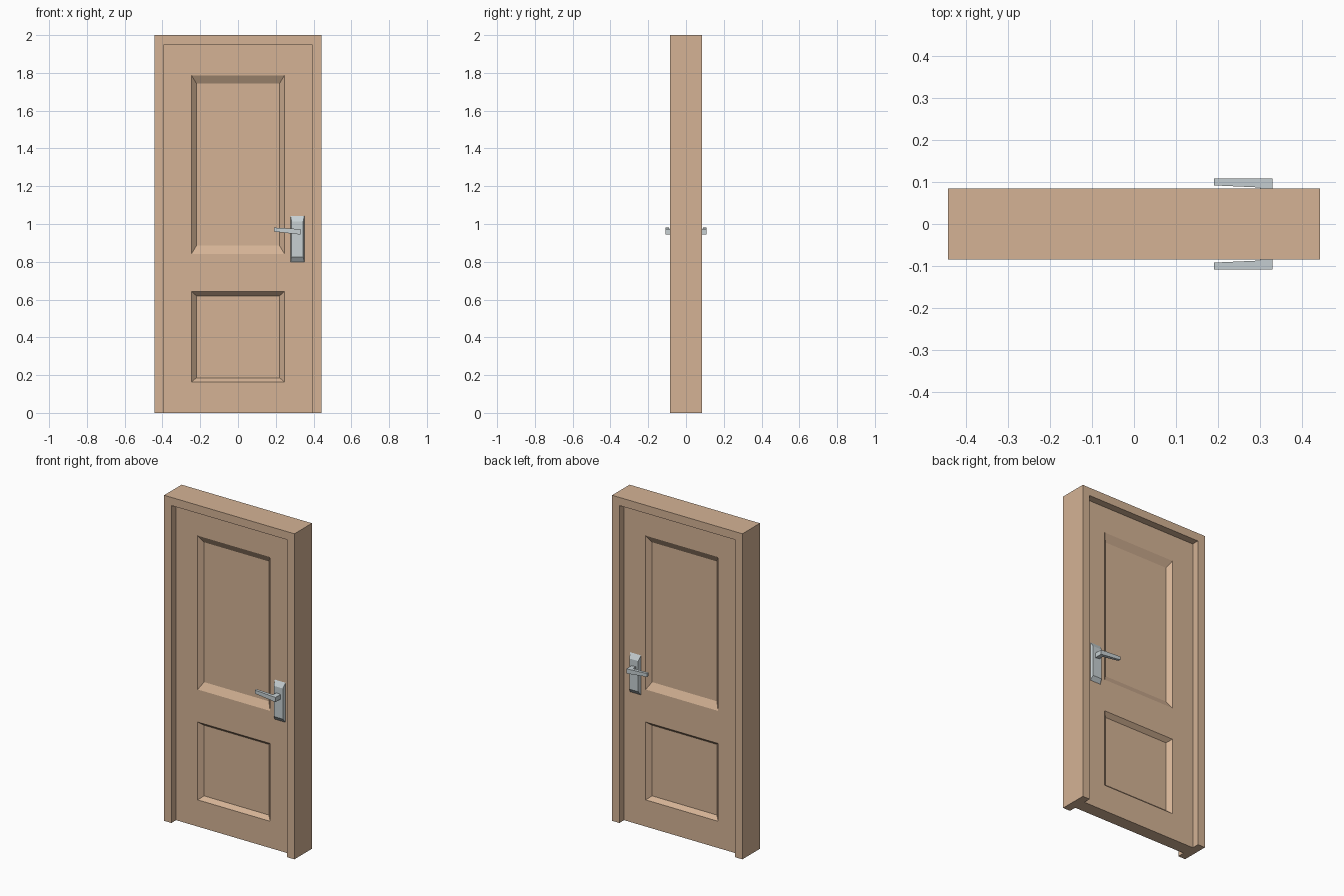
import bpy, bmesh

if "Cube" in bpy.data.objects:
    bpy.data.objects.remove(bpy.data.objects["Cube"])


def material(name, rgb):
    m = bpy.data.materials.new(name)
    m.diffuse_color = (*rgb, 1)
    m.use_nodes = True
    m.node_tree.nodes["Principled BSDF"].inputs["Base Color"].default_value = m.diffuse_color
    return m


WOOD = material("wood", (0.66, 0.45, 0.30))
METAL = material("metal", (0.57, 0.63, 0.65))


def finish(bm, name, mat, mirror=False):
    bmesh.ops.remove_doubles(bm, verts=bm.verts, dist=1e-5)
    bmesh.ops.recalc_face_normals(bm, faces=bm.faces)
    me = bpy.data.meshes.new(name)
    bm.to_mesh(me)
    bm.free()
    me.materials.append(mat)
    ob = bpy.data.objects.new(name, me)
    bpy.context.collection.objects.link(ob)
    if mirror:  # same part on front and back
        mod = ob.modifiers.new("both_sides", 'MIRROR')
        mod.use_axis = (False, True, False)
    return ob


def loft(bm, a, b, caps=True):
    """Join two matching point loops with side faces and optional caps."""
    va = [bm.verts.new(p) for p in a]
    vb = [bm.verts.new(p) for p in b]
    n = len(a)
    for i in range(n):
        j = (i + 1) % n
        bm.faces.new((va[i], va[j], vb[j], vb[i]))
    if caps:
        bm.faces.new(va[::-1])
    bm.faces.new(vb)


def rect(x0, x1, z0, z1, y):
    return [(x0, y, z0), (x1, y, z0), (x1, y, z1), (x0, y, z1)]


# Frame: an upside-down U extruded through the wall depth
W, IN, H, TOP, D = 0.443, 0.393, 2.0, 1.95, 0.085
outline = [(-W, 0), (-IN, 0), (-IN, TOP), (IN, TOP), (IN, 0), (W, 0), (W, H), (-W, H)]
bm = bmesh.new()
loft(bm, [(x, -D, z) for x, z in outline], [(x, D, z) for x, z in outline])
finish(bm, "door_frame", WOOD)

# Door leaf: gridded front with two sunken bevelled panels, rim drawn back to the middle
FACE, SUNK = -0.04, -0.015
xs = [-IN, -0.246, 0.246, IN]
zs = [0, 0.164, 0.642, 0.842, 1.787, TOP]
bevel_z = {1: 0.022, 3: 0.043}
bm = bmesh.new()
for i in range(3):
    for k in range(5):
        x0, x1, z0, z1 = xs[i], xs[i + 1], zs[k], zs[k + 1]
        outer = rect(x0, x1, z0, z1, FACE)
        if i == 1 and k in bevel_z:
            b = bevel_z[k]
            loft(bm, outer, rect(x0 + 0.026, x1 - 0.026, z0 + b, z1 - b, SUNK), caps=False)
        else:
            bm.faces.new([bm.verts.new(p) for p in outer])
bmesh.ops.remove_doubles(bm, verts=bm.verts, dist=1e-5)
rim = [e for e in bm.edges if e.is_boundary]
new = bmesh.ops.extrude_edge_only(bm, edges=rim)["geom"]
for v in new:
    if isinstance(v, bmesh.types.BMVert):
        v.co.y = 0
finish(bm, "door_leaf", WOOD, mirror=True)

# Handle plate: chamfered block
bm = bmesh.new()
loft(bm, rect(0.278, 0.351, 0.80, 1.043, FACE), rect(0.284, 0.345, 0.825, 1.013, -0.058))
finish(bm, "handle_plate", METAL, mirror=True)

# Lever: L-shaped plan with a slightly rising, tapering grip
plan = [(0.33, -0.057), (0.33, -0.108), (0.19, -0.108), (0.19, -0.092), (0.30, -0.087), (0.30, -0.057)]
bm = bmesh.new()


def level(x, tip, hub):
    return tip + (hub - tip) * (x - 0.19) / 0.14


loft(bm, [(x, y, level(x, 0.960, 0.944)) for x, y in plan],
     [(x, y, level(x, 0.981, 0.973)) for x, y in plan])
finish(bm, "handle_lever", METAL, mirror=True)
